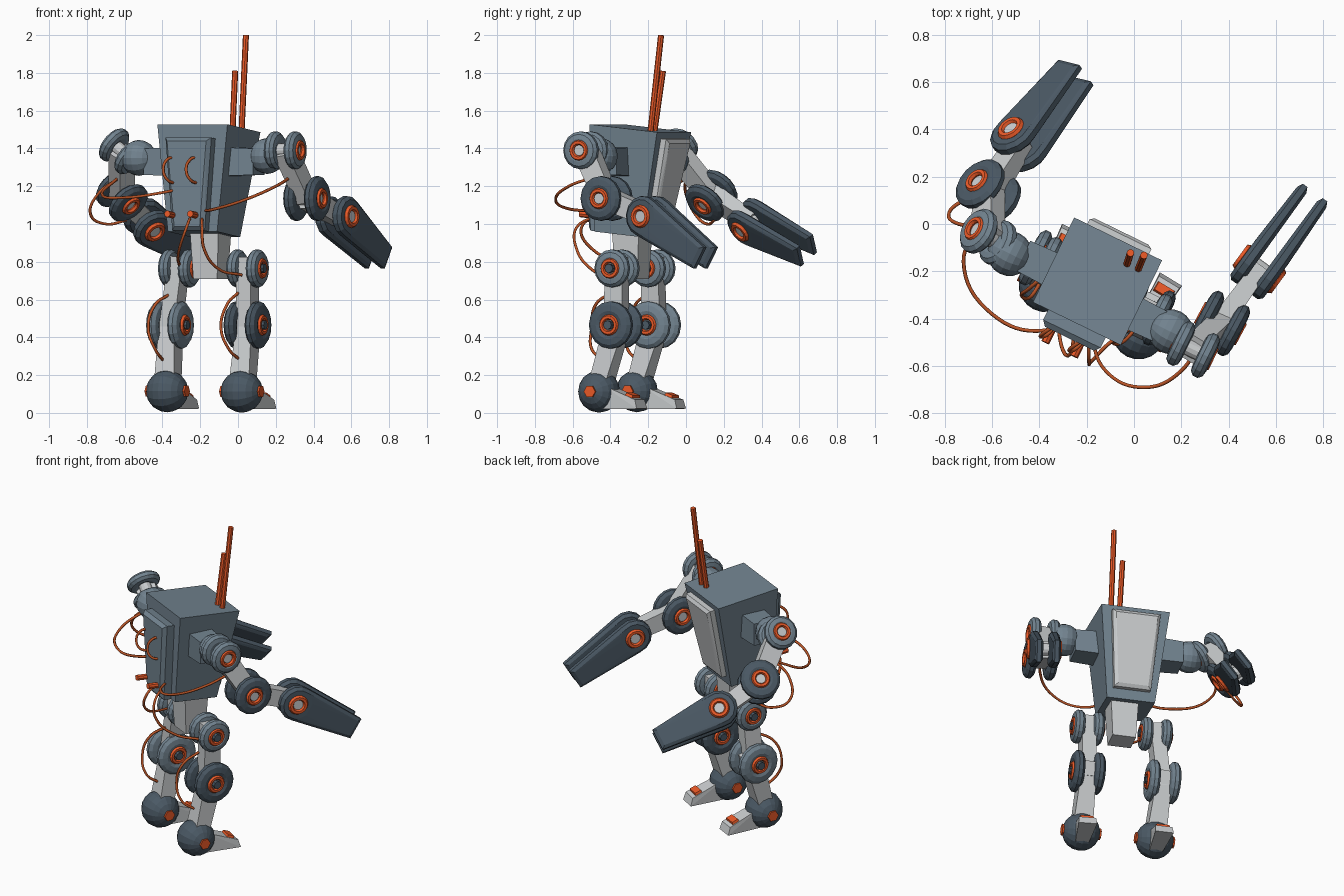
import bpy, bmesh
from math import cos, sin, pi, radians
from mathutils import Matrix, Vector as V

if "Cube" in bpy.data.objects:
    bpy.data.objects.remove(bpy.data.objects["Cube"])


def material(name, rgb):
    m = bpy.data.materials.new(name)
    m.diffuse_color = (*rgb, 1)
    m.use_nodes = True
    m.node_tree.nodes["Principled BSDF"].inputs["Base Color"].default_value = m.diffuse_color
    return m


BLUE = material("blue_grey", (0.17, 0.23, 0.28))
DARK = material("dark_blue", (0.07, 0.10, 0.13))
ORANGE = material("orange", (0.82, 0.10, 0.02))
LIGHT = material("light_grey", (0.58, 0.60, 0.61))
CABLE = material("cable_orange", (0.50, 0.09, 0.02))


def finish(name, bm, mat, M):
    bmesh.ops.recalc_face_normals(bm, faces=bm.faces)
    me = bpy.data.meshes.new(name)
    bm.to_mesh(me)
    bm.free()
    me.materials.append(mat)
    ob = bpy.data.objects.new(name, me)
    ob.matrix_world = M
    bpy.context.collection.objects.link(ob)
    return ob


def frame(o, z, x):
    """Matrix at o with local z along z and local x as near x as possible."""
    z = V(z).normalized()
    x = V(x)
    x = (x - z * x.dot(z)).normalized()
    M = Matrix((x, z.cross(x), z)).transposed().to_4x4()
    M.translation = V(o)
    return M


def hull(name, pts, mat, M=Matrix()):
    bm = bmesh.new()
    for p in pts:
        bm.verts.new(p)
    bmesh.ops.convex_hull(bm, input=bm.verts)
    bmesh.ops.dissolve_limit(bm, angle_limit=0.01, verts=bm.verts, edges=bm.edges)
    return finish(name, bm, mat, M)


def taper(name, w0, d0, w1, d1, z0, z1, mat, M):
    return hull(name, [(sx * w / 2, sy * d / 2, z) for w, d, z in ((w0, d0, z0), (w1, d1, z1))
                       for sx in (-1, 1) for sy in (-1, 1)], mat, M)


def lathe_ring(name, prof, mat, M, n=16):
    bm = bmesh.new()
    rings = [[bm.verts.new((r * cos(2 * pi * i / n), r * sin(2 * pi * i / n), z))
              for r, z in prof] for i in range(n)]
    k = len(prof)
    for i in range(n):
        a, b = rings[i], rings[(i + 1) % n]
        for j in range(k):
            bm.faces.new((a[j], b[j], b[(j + 1) % k], a[(j + 1) % k]))
    return finish(name, bm, mat, M)


def ring(name, R, r, mat, M):
    return lathe_ring(name, [(R + r * cos(a * pi / 3), r * sin(a * pi / 3)) for a in range(6)], mat, M)


def cylinder(name, r, h, mat, M, n=12, r2=None):
    bm = bmesh.new()
    bmesh.ops.create_cone(bm, cap_ends=True, segments=n, radius1=r,
                          radius2=r if r2 is None else r2, depth=h)
    return finish(name, bm, mat, M)


def ball(name, c, r, mat, axis):
    bm = bmesh.new()
    bmesh.ops.create_uvsphere(bm, u_segments=16, v_segments=10, radius=r)
    return finish(name, bm, mat, frame(c, axis, (0, 0, 1)))


def tube(name, pts, r=0.008, mat=CABLE):
    cu = bpy.data.curves.new(name, 'CURVE')
    cu.dimensions = '3D'
    cu.bevel_depth, cu.bevel_resolution, cu.resolution_u = r, 1, 8
    cu.use_fill_caps = True
    s = cu.splines.new('BEZIER')
    s.bezier_points.add(len(pts) - 1)
    for b, p in zip(s.bezier_points, pts):
        b.co = p
        b.handle_left_type = b.handle_right_type = 'AUTO'
    cu.materials.append(mat)
    bpy.context.collection.objects.link(bpy.data.objects.new(name, cu))


def joint(name, c, axis, R, s, mat, leg):
    """Pair of rounded discs with orange rings on a common hub."""
    n, c, t = V(axis).normalized(), V(c), 0.032
    prof = [(.36 * R, -.7 * t), (.6 * R, -t), (.85 * R, -.85 * t), (R, -.35 * t),
            (R, .35 * t), (.85 * R, .85 * t), (.6 * R, t), (.36 * R, .7 * t)]
    up = (0, 0, 1) if abs(n.z) < .9 else (1, 0, 0)
    for k in (-1, 1):
        lathe_ring(name + "_disc", prof, mat, frame(c + n * k * s, n, up))
        ring(name + "_ring", 0.042, 0.014, ORANGE, frame(c + n * k * (s + .026), n, up))
    cylinder(name + "_hub", 0.036, 2 * s + .03, LIGHT, frame(c, n, up))
    if leg:
        cylinder(name + "_axle", 0.024, 2 * s + .09, DARK, frame(c, n, up), 8)


def link(name, a, b, axis, w0, d0, w1, d1):
    a, b = V(a), V(b)
    taper(name, w0, d0, w1, d1, 0, (b - a).length, LIGHT, frame(a, b - a, axis))


def hand(name, c, tip, axis):
    """Two parallel blades growing out of the wrist discs."""
    c, d = V(c), V(tip) - V(c)
    n = V(axis).normalized()
    n = (n - d.normalized() * n.dot(d.normalized())).normalized()
    M, L = frame(c, d, n), d.length
    for k in (-1, 1):
        pts = []
        for r, x, w, tx, e in ((.108, .014, .066, .012, 0), (.09, .03, .05, .024, -.02)):
            for s in (-1, 1):
                pts += [(k * .056 + s * x, r * sin(i * pi / 7), r * cos(i * pi / 7)) for i in range(14)]
                pts += [(k * .052 + s * tx, w, L + e), (k * .052 + s * tx, -w, L + e)]
        hull(name + "_blade", pts, DARK, M)
        ring(name + "_ring", 0.045, 0.016, ORANGE, frame(c + n * k * .088, n, (0, 0, 1)))
    cylinder(name + "_wrist_hub", 0.036, 0.18, LIGHT, frame(c, n, (0, 0, 1)))


YAW = Matrix.Rotation(radians(-26), 4, 'Z')
R = YAW.to_3x3() @ V((1, 0, 0))
T = Matrix.Translation((-.18, -.295, .945)) @ YAW @ Matrix.Rotation(radians(-6), 4, 'X')

# Torso, chest plate, back panel, pelvis
taper("torso", .29, .28, .413, .40, 0, .565, BLUE, T)
for name, s, mat, out, w0, w1, z0, z1 in (("chest_plate", 1, LIGHT, .045, .22, .29, .06, .53),
                                          ("back_panel", -1, BLUE, .07, .19, .27, .0, .49)):
    pts = []
    for z, w in ((z0, w0), (z1, w1)):
        y = .14 + .105 * z
        for q in (-1, 1):
            pts += [(q * w / 2, s * (y - .03), z), (q * w / 2, s * (y + out * .7), z),
                    (q * (w / 2 - .02), s * (y + out), z + (.02 if z == z0 else -.02))]
    hull(name, pts, mat, T)
taper("pelvis", .14, .13, .17, .16, .71, .99, LIGHT, Matrix.Translation((-.145, -.285, 0)) @ YAW)

# Antennas
for base, top in (((-.03, -.17, 1.47), (-.015, -.122, 1.81)), ((.018, -.19, 1.47), (.042, -.132, 2.0))):
    b, t = V(base), V(top)
    cylinder("antenna", .016, (t - b).length, ORANGE, frame((b + t) / 2, t - b, (1, 0, 0)), 8)

# Legs
for side, hip, knee, foot, mat, yaw in (
        ("left", (-.31, -.175, .765), (-.36, -.17, .465), (-.375, -.26, .115), BLUE, -27),
        ("right", (.05, -.365, .765), (.05, -.37, .465), (.02, -.46, .113), DARK, -31)):
    joint(side + "_hip", hip, R, .10, .058, BLUE, True)
    joint(side + "_knee", knee, R, .125, .062, mat, True)
    link(side + "_thigh", V(hip) + V((0, 0, .06)), V(knee) - V((0, 0, .05)), R, .085, .10, .085, .11)
    link(side + "_shin", V(knee) + V((.01, .02, .05)), foot, R, .085, .12, .12, .09)
    ball(side + "_ankle", foot, .112, DARK, R)
    F = Matrix.Translation((foot[0], foot[1], 0)) @ Matrix.Rotation(radians(yaw), 4, 'Z')
    hull(side + "_toe", [(s * w, y, z) for s in (-1, 1) for w, y, z in
                         ((.04, .04, .02), (.04, .04, .15), (.055, .265, .022), (.05, .25, .07))],
         LIGHT, F)
    taper(side + "_toe_cap", .09, .05, .075, .04, -.008, .018, ORANGE,
          F @ Matrix.Translation((0, .205, .083)) @ Matrix.Rotation(radians(-20), 4, 'X'))
    cylinder(side + "_ankle_pin", .034, .235, ORANGE, frame(foot, R, (0, 0, 1)), 6)

# Arms: shoulder block, ball, joints, links and hands
cylinder("spine_bar", .05, .45, BLUE, frame((-.185, -.29, 1.33), R, (0, 0, 1)), 8)
arms = (
    ("right", (.055, -.405, 1.33), (.155, -.455, 1.36), (.25, -.53, 1.39), (.365, -.42, 1.135),
     (.53, -.19, 1.04), (.745, .105, .82), R, (.88, -.47, 0), (.81, -.59, 0)),
    ("left", (-.415, -.16, 1.33), (-.525, -.125, 1.35), (-.615, -.055, 1.385), (-.615, .135, 1.15),
     (-.48, .345, 1.01), (-.245, .64, .86), (-.7, .42, .58), (-.56, .55, .62), (-.5, .6, .6)))
for side, block, bc, sh, el, wr, tip, a1, a2, a3 in arms:
    taper(side + "_shoulder_block", .15, .15, .14, .14, -.09, .06, BLUE,
          frame(block, R if side == "right" else -R, (0, 0, 1)))
    ball(side + "_shoulder_ball", bc, .095, BLUE, R)
    joint(side + "_shoulder", sh, a1, .10, .058, BLUE, False)
    joint(side + "_elbow", el, a2, .118, .062, DARK, False)
    link(side + "_upper_arm", sh, el, a1, .085, .12, .085, .11)
    link(side + "_forearm", el, wr, a3, .09, .11, .07, .10)
    hand(side + "_hand", wr, tip, a3)

# Cables
tube("right_arm_cable", [(.28, -.48, 1.25), (.2, -.62, 1.2), (.04, -.69, 1.13), (-.12, -.62, 1.08), (-.19, -.44, 1.07)])
tube("left_arm_cable", [(-.29, -.40, 1.19), (-.38, -.45, 1.17), (-.6, -.38, 1.14), (-.72, -.16, 1.16), (-.64, .0, 1.24)])
tube("left_elbow_cable", [(-.62, .0, 1.25), (-.74, .0, 1.16), (-.78, .05, 1.05), (-.7, .11, 1.0), (-.59, .15, 1.02)])
tube("right_hip_cable", [(-.19, -.44, 1.05), (-.19, -.58, .98), (-.18, -.58, .87), (-.1, -.5, .76), (.02, -.42, .73)])
tube("left_hip_cable", [(-.25, -.42, 1.04), (-.27, -.55, .99), (-.31, -.5, .87), (-.31, -.22, .77)])
tube("left_knee_cable", [(-.36, -.2, .63), (-.44, -.27, .57), (-.475, -.30, .45), (-.44, -.31, .34), (-.39, -.24, .27)])
tube("right_knee_cable", [(0, -.4, .635), (-.06, -.48, .57), (-.09, -.5, .45), (-.05, -.5, .34), (.01, -.44, .28)])
for x in (-.075, .06):
    tube("back_cable", [T @ V(p) for p in ((x, -.22, .39), (x - .03, -.27, .37), (x - .04, -.29, .31),
                                           (x - .02, -.27, .26), (x, -.21, .25))])
    cylinder("back_plug", .018, .10, ORANGE,
             T @ Matrix.Translation((x - .01, -.23, .08)) @ Matrix.Rotation(pi / 2, 4, 'X'), 8)
